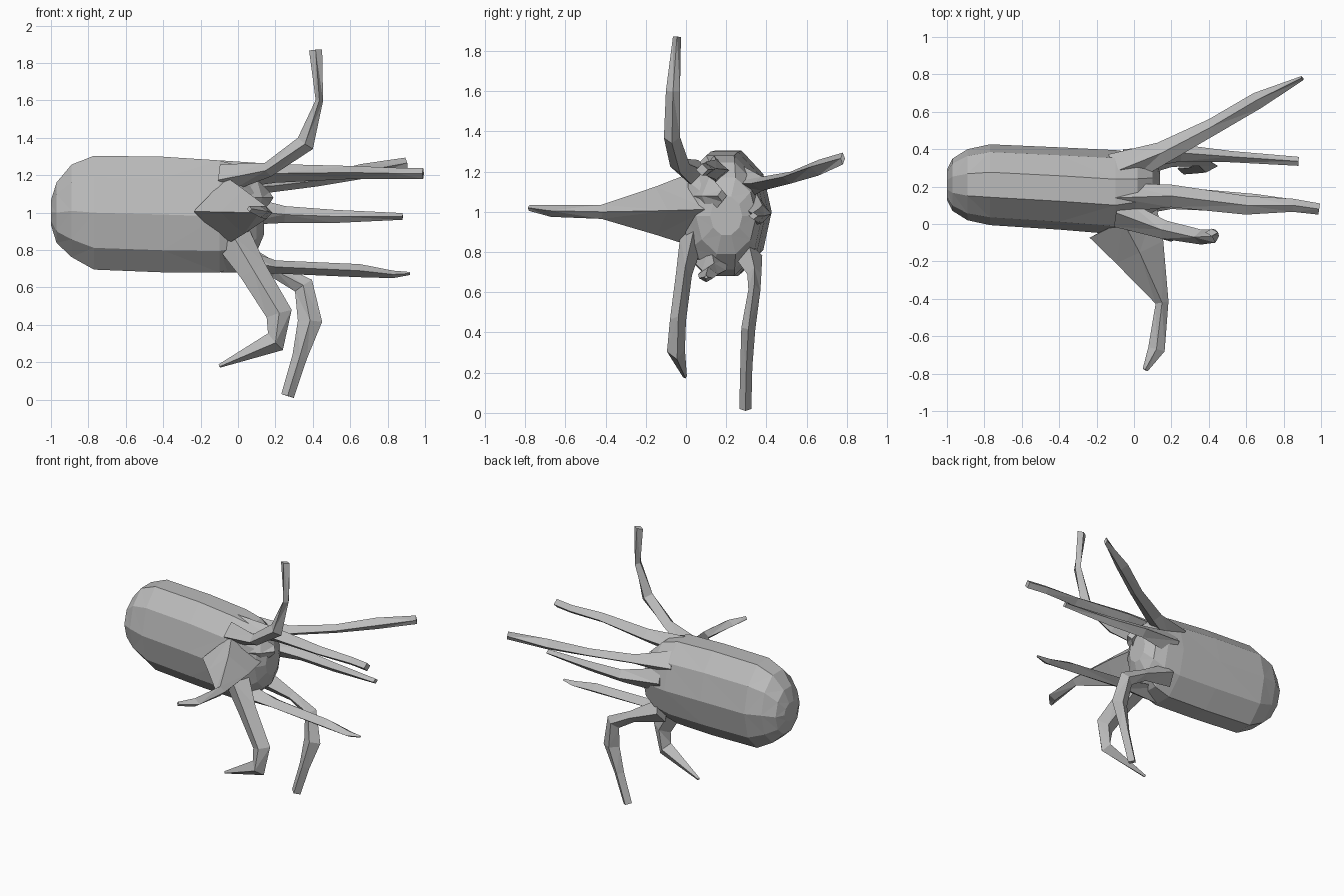
import bpy, bmesh, math
from mathutils import Vector

cube = bpy.data.objects.get("Cube")
if cube:
    bpy.data.objects.remove(cube)

grey = bpy.data.materials.new("plain grey")
grey.use_nodes = True
colour = (0.5, 0.5, 0.5, 1)
grey.diffuse_color = colour
grey.node_tree.nodes["Principled BSDF"].inputs["Base Color"].default_value = colour


def loft(name, rings):
    """Skin a list of vertex rings and cap both ends."""
    bm = bmesh.new()
    loops = [[bm.verts.new(p) for p in ring] for ring in rings]
    n = len(loops[0])
    for a, b in zip(loops, loops[1:]):
        for i in range(n):
            j = (i + 1) % n
            bm.faces.new((a[i], a[j], b[j], b[i]))
    bm.faces.new(loops[0])
    bm.faces.new(loops[-1])
    bmesh.ops.triangulate(bm, faces=bm.faces[:])
    bmesh.ops.recalc_face_normals(bm, faces=bm.faces[:])
    mesh = bpy.data.meshes.new(name)
    bm.to_mesh(mesh)
    bm.free()
    mesh.materials.append(grey)
    obj = bpy.data.objects.new(name, mesh)
    bpy.context.collection.objects.link(obj)
    return obj


def ellipse(centre, u, v, sides):
    turn = 2 * math.pi / sides
    return [centre + u * math.cos(i * turn) + v * math.sin(i * turn)
            for i in range(sides)]


def tentacle(name, side, stations):
    """Diamond section along a path: x, y, z, half width along side, half depth."""
    pts = [Vector(s[:3]) for s in stations]
    rings = []
    for i, (p, s) in enumerate(zip(pts, stations)):
        along = (pts[min(i + 1, len(pts) - 1)] - pts[max(i - 1, 0)]).normalized()
        u = Vector(side)
        u = (u - along * u.dot(along)).normalized()
        rings.append(ellipse(p, u * s[3], along.cross(u) * s[4], 4))
    return loft(name, rings)


# Long rounded body: x, centre y, centre z, half width, half height
body = [(-1, .21, 1, .08, .07), (-.97, .21, 1, .14, .17), (-.89, .21, 1.01, .19, .26),
        (-.77, .21, 1, .216, .32), (-.4, .19, .99, .22, .325), (-.1, .17, .98, .225, .315),
        (.02, .18, .98, .2, .28), (.1, .2, .98, .15, .2), (.14, .2, .98, .08, .1)]
loft("body", [ellipse(Vector((x, y, z)), Vector((0, w, 0)), Vector((0, 0, h)), 10)
              for x, y, z, w, h in body])

X, Y, Z = (1, 0, 0), (0, 1, 0), (0, 0, 1)

# Upper tentacles
tentacle("raised_tentacle", Y, [
    (-.08, .06, 1.18, .08, .08), (.16, -.03, 1.23, .05, .04), (.36, -.07, 1.37, .04, .05),
    (.435, -.065, 1.6, .035, .02), (.415, -.045, 1.87, .02, .035)])
tentacle("upper_long_tentacle", Y, [
    (-.1, .14, 1.2, .08, .08), (.2, .15, 1.21, .06, .05), (.6, .1, 1.215, .05, .035),
    (.85, .1, 1.21, .035, .03), (.99, .08, 1.21, .03, .03)])
tentacle("upper_back_tentacle", Y, [
    (-.1, .28, 1.14, .1, .09), (.15, .38, 1.14, .06, .035), (.42, .52, 1.17, .045, .03),
    (.66, .66, 1.22, .045, .04), (.9, .78, 1.265, .012, .03)])

# Middle tentacles
tentacle("front_tentacle", X, [
    (-.06, .02, 1.01, .2, .18), (.03, -.15, 1.005, .14, .12), (.15, -.42, 1, .035, .035),
    (.12, -.67, 1.005, .045, .03), (.06, -.78, 1.02, .015, .015)])
tentacle("middle_back_tentacle", Z, [
    (-.05, .34, 1.02, .09, .06), (.25, .38, .99, .045, .045), (.52, .36, .98, .035, .03),
    (.88, .335, .98, .018, .024)])

# Lower tentacles
tentacle("lower_front_tentacle", X, [
    (-.03, .03, .87, .1, .06), (.08, -.01, .69, .075, .04), (.22, -.04, .46, .07, .04),
    (.2, -.05, .31, .06, .045), (-.1, -.005, .18, .01, .01)])
tentacle("lower_long_tentacle", Y, [
    (-.08, .12, .76, .09, .08), (.2, .14, .71, .06, .035), (.65, .11, .69, .05, .035),
    (.83, .1, .67, .035, .02), (.92, .1, .675, .01, .008)])
tentacle("lower_back_tentacle", Y, [
    (-.02, .31, .78, .07, .08), (.2, .34, .69, .035, .04), (.35, .34, .61, .03, .055),
    (.385, .31, .42, .035, .065), (.33, .3, .23, .03, .04), (.265, .295, .02, .03, .035)])

# Small web skin between the tentacle roots
tentacle("root_web", Z, [
    (0, .06, 1.08, .14, .05), (.1, .12, 1.08, .1, .05), (.17, .18, 1.08, .03, .03)])
